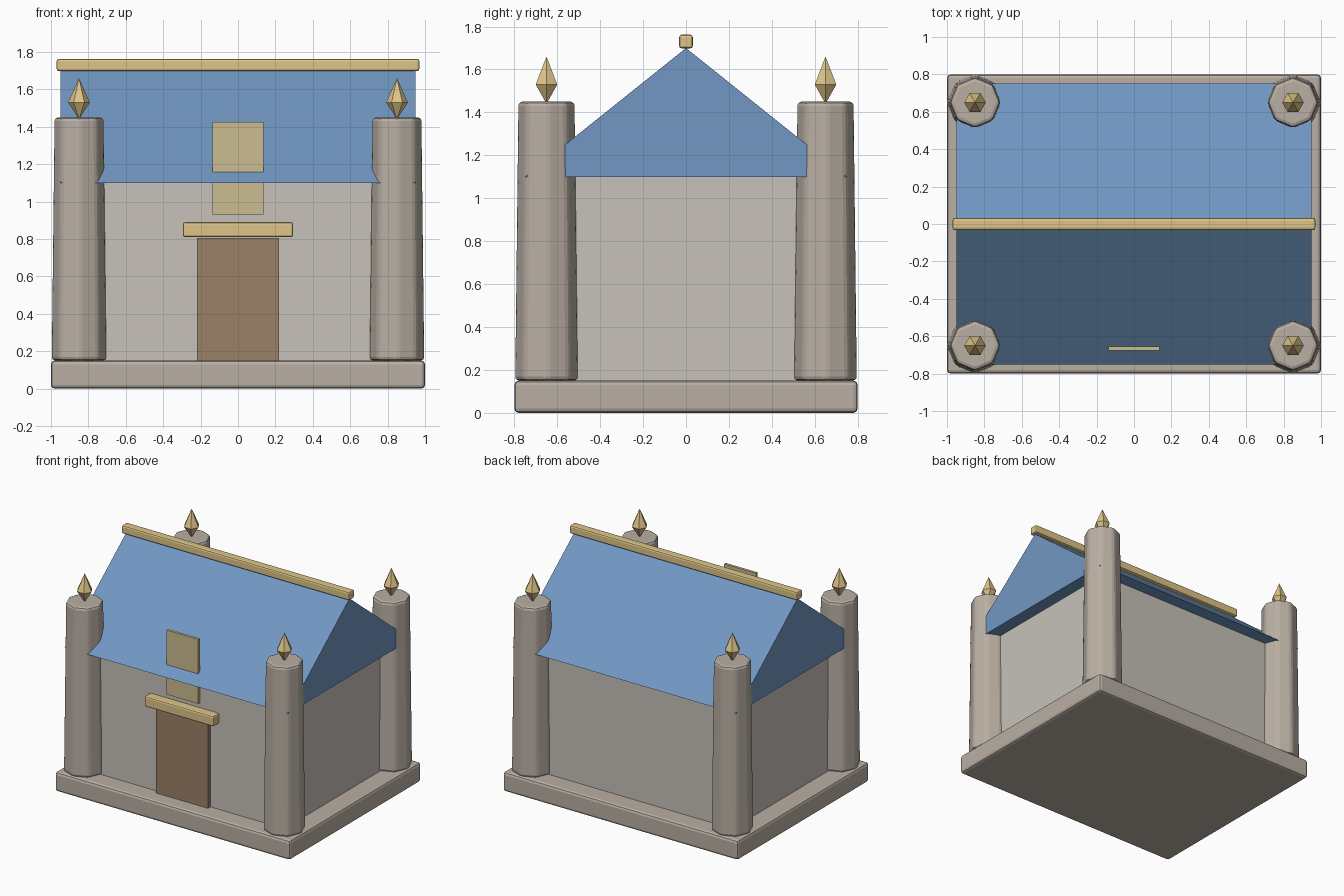
import bpy, bmesh
from math import pi
from mathutils import Matrix

if "Cube" in bpy.data.objects:
    bpy.data.objects.remove(bpy.data.objects["Cube"])


def material(name, rgb):
    m = bpy.data.materials.new(name)
    m.diffuse_color = (*rgb, 1)
    m.use_nodes = True
    m.node_tree.nodes["Principled BSDF"].inputs["Base Color"].default_value = m.diffuse_color
    return m


STONE = material("stone", (0.49, 0.43, 0.37))
PLASTER = material("plaster", (0.57, 0.54, 0.49))
BLUE = material("roof_blue", (0.165, 0.31, 0.54))
GOLD = material("gold", (0.73, 0.56, 0.25))
WOOD = material("wood", (0.33, 0.22, 0.14))
GLASS = material("window_yellow", (0.60, 0.51, 0.28))


def finish(name, bm, mat, bevel=0, loc=(0, 0, 0)):
    bmesh.ops.recalc_face_normals(bm, faces=bm.faces)
    me = bpy.data.meshes.new(name)
    bm.to_mesh(me)
    bm.free()
    me.materials.append(mat)
    ob = bpy.data.objects.new(name, me)
    ob.location = loc
    bpy.context.collection.objects.link(ob)
    if bevel:
        mod = ob.modifiers.new("bevel", 'BEVEL')
        mod.width = bevel
        mod.segments = 2
        mod.limit_method = 'ANGLE'
    return ob


def box(name, lo, hi, mat, bevel=0):
    bm = bmesh.new()
    bmesh.ops.create_cube(bm, size=1)
    for v in bm.verts:
        v.co = [a + (b - a) * (c + 0.5) for a, b, c in zip(lo, hi, v.co)]
    return finish(name, bm, mat, bevel)


def cone(bm, sides, r1, r2, z1, z2, turn=0, caps=True):
    bmesh.ops.create_cone(bm, cap_ends=caps, segments=sides, radius1=r1, radius2=r2, depth=z2 - z1,
                          matrix=Matrix.Translation((0, 0, (z1 + z2) / 2)) @ Matrix.Rotation(turn, 4, 'Z'))


# Plinth and walls
box("base", (-1, -0.8, 0), (1, 0.8, 0.15), STONE, 0.02)
box("walls", (-0.85, -0.65, 0.15), (0.85, 0.65, 1.1), PLASTER)

# Gabled roof: triangle extruded along x
bm = bmesh.new()
tri = bm.faces.new([bm.verts.new((-0.95, y, z)) for y, z in ((-0.75, 1.1), (0.75, 1.1), (0, 1.7))])
ext = bmesh.ops.extrude_face_region(bm, geom=[tri], use_keep_orig=True)
bmesh.ops.translate(bm, vec=(1.9, 0, 0),
                    verts=[e for e in ext["geom"] if isinstance(e, bmesh.types.BMVert)])
finish("roof", bm, BLUE)
box("roof_ridge", (-0.97, -0.032, 1.698), (0.97, 0.032, 1.762), GOLD, 0.012)

# Corner columns with pointed finials
for x in (-0.85, 0.85):
    for y in (-0.65, 0.65):
        bm = bmesh.new()
        cone(bm, 8, 0.15, 0.135, 0.15, 1.45)
        finish("corner_column", bm, STONE, 0.02, (x, y, 0))
        bm = bmesh.new()
        cone(bm, 6, 0, 0.058, 1.44, 1.53, pi / 2, False)
        cone(bm, 6, 0.058, 0, 1.53, 1.66, pi / 2, False)
        bmesh.ops.remove_doubles(bm, verts=bm.verts, dist=0.001)
        finish("finial", bm, GOLD, 0, (x, y, 0))

# Front door, lintel and window panel
box("door", (-0.22, -0.68, 0.15), (0.22, -0.62, 0.805), WOOD)
box("door_lintel", (-0.295, -0.72, 0.81), (0.295, -0.64, 0.89), GOLD, 0.012)
box("window_panel", (-0.135, -0.676, 0.93), (0.135, -0.656, 1.425), GLASS)
